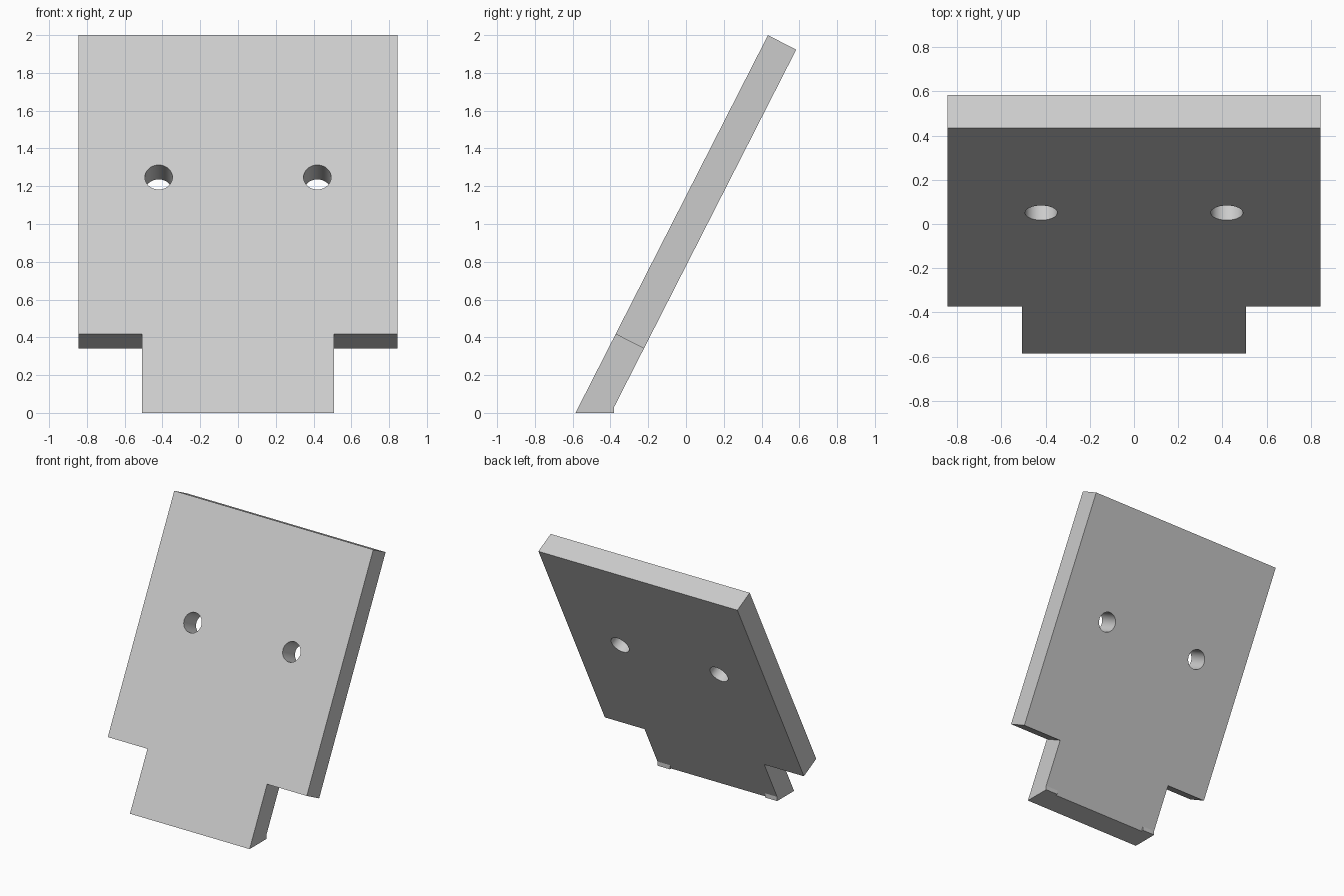
import bpy, bmesh
from mathutils import Matrix, Vector

cube = bpy.data.objects.get("Cube")
if cube:
    bpy.data.objects.remove(cube, do_unlink=True)

grey = bpy.data.materials.new("light grey")
grey.use_nodes = True
colour = (0.6, 0.6, 0.6, 1)
grey.diffuse_color = colour
grey.node_tree.nodes["Principled BSDF"].inputs["Base Color"].default_value = colour

HALF, TAB = 0.845, 0.508
THICK, LENGTH, SHOULDER = 0.168, 2.244, 0.468
HOLE_X, HOLE_UP, HOLE_R = 0.42, 1.40, 0.073
FOOT_Y = -0.585

# Leaning frame: x across, y up the slope, z out of the front face
across = Vector((1, 0, 0))
up = Vector((0, 0.454, 0.891)).normalized()
out = across.cross(up)
frame = Matrix((across, up, out)).transposed().to_4x4()
frame.translation = (0, FOOT_Y, 0)


def add_object(name, bm):
    bmesh.ops.recalc_face_normals(bm, faces=bm.faces)
    mesh = bpy.data.meshes.new(name)
    bm.to_mesh(mesh)
    bm.free()
    mesh.materials.append(grey)
    obj = bpy.data.objects.new(name, mesh)
    bpy.context.collection.objects.link(obj)
    return obj


def prism(points, offset):
    bm = bmesh.new()
    face = bm.faces.new([bm.verts.new(p) for p in points])
    grown = bmesh.ops.extrude_face_region(bm, geom=[face])["geom"]
    verts = [g for g in grown if isinstance(g, bmesh.types.BMVert)]
    bmesh.ops.translate(bm, verts=verts, vec=offset)
    return bm


# Leaning plate with a narrow tab, trimmed flat at the ground
half = [(TAB, -0.3), (TAB, SHOULDER), (HALF, SHOULDER), (HALF, LENGTH)]
outline = half + [(-x, y) for x, y in reversed(half)]
bm = prism([(x, y, 0) for x, y in outline], (0, 0, -THICK))
bm.transform(frame)
cut = bmesh.ops.bisect_plane(bm, geom=bm.verts[:] + bm.edges[:] + bm.faces[:],
                             plane_co=(0, 0, 0), plane_no=(0, 0, 1), clear_inner=True)
rim = [g for g in cut["geom_cut"] if isinstance(g, bmesh.types.BMEdge)]
bmesh.ops.contextual_create(bm, geom=rim)
plate = add_object("leaning_plate", bm)

# Two round holes drilled square through the plate
bm = bmesh.new()
for side in (-1, 1):
    spot = Matrix.Translation((side * HOLE_X, HOLE_UP, -THICK / 2))
    bmesh.ops.create_cone(bm, cap_ends=True, segments=40, radius1=HOLE_R,
                          radius2=HOLE_R, depth=THICK * 3, matrix=frame @ spot)
cutter = add_object("hole_cutter", bm)
cutter.hide_render = True
drill = plate.modifiers.new("holes", "BOOLEAN")
drill.operation, drill.solver, drill.object = "DIFFERENCE", "EXACT", cutter
bpy.context.view_layer.objects.active = plate
plate.select_set(True)
bpy.ops.object.modifier_apply(modifier=drill.name)
bpy.data.objects.remove(cutter, do_unlink=True)
bpy.ops.object.select_all(action="DESELECT")
plate.select_set(True)
bpy.ops.object.shade_smooth_by_angle()

# Small wedge feet behind the lower corners of the tab
heel = FOOT_Y + THICK / up.z
toe = -0.38
rise = (toe - heel) * up.z / up.y
for name, x in (("right_foot", -TAB), ("left_foot", TAB - 0.105)):
    add_object(name, prism([(x, heel, 0), (x, toe, 0), (x, toe, rise)], (0.105, 0, 0)))
